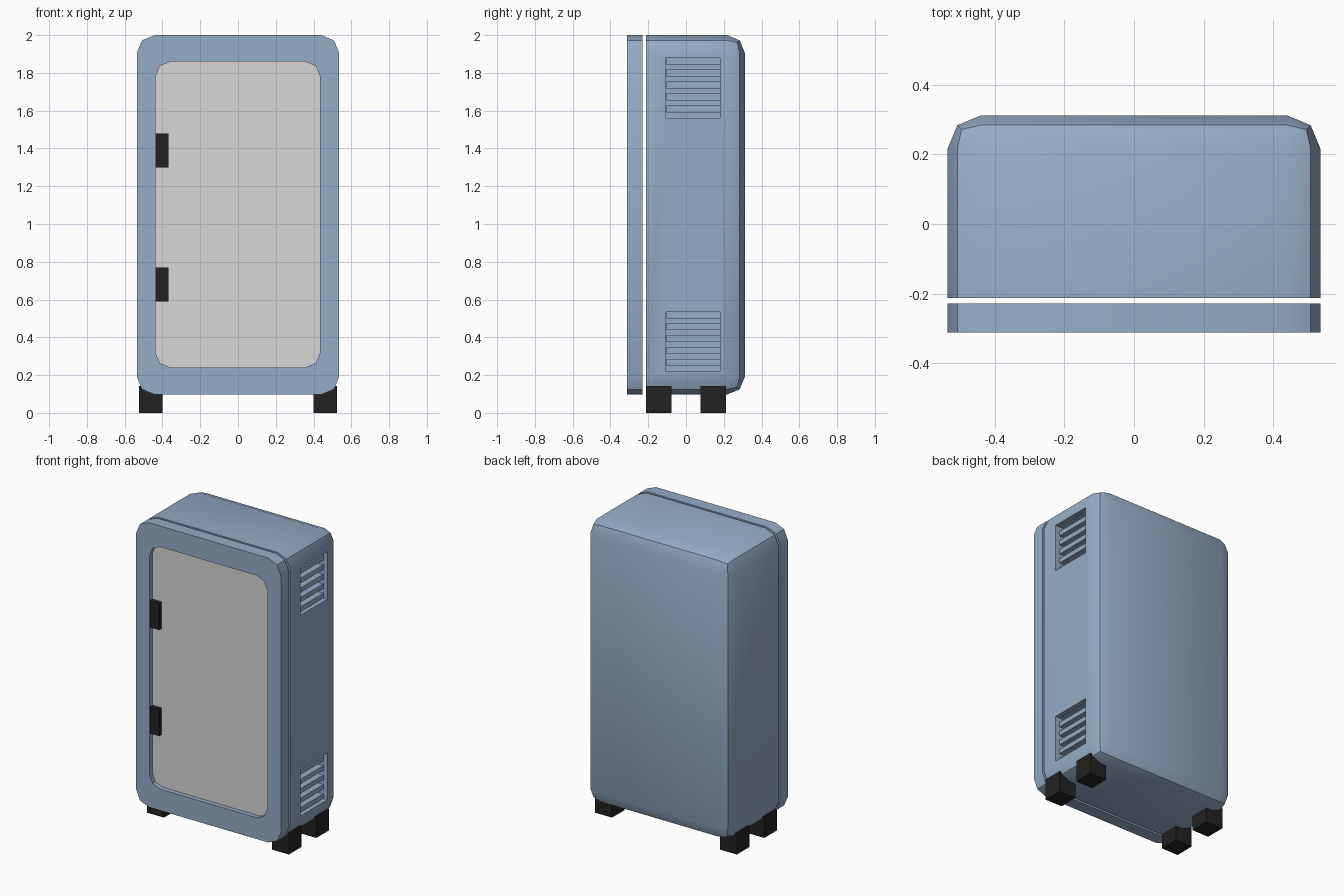
import bpy, bmesh, math

if "Cube" in bpy.data.objects:
    bpy.data.objects.remove(bpy.data.objects["Cube"])

def mat(name, col):
    m = bpy.data.materials.new(name)
    m.diffuse_color = (*col, 1)
    m.use_nodes = True
    m.node_tree.nodes["Principled BSDF"].inputs["Base Color"].default_value = m.diffuse_color
    return m

BLUE = mat("steel blue", (0.30, 0.42, 0.57))
GREY = mat("light grey", (0.68, 0.68, 0.68))
BLACK = mat("black", (0.016, 0.016, 0.016))

def box(name, x, y, z, material, bevel=0, pick=None):
    """Box from (min, max) ranges; bevels edges chosen by pick in two segments."""
    bm = bmesh.new()
    bmesh.ops.create_cube(bm, size=1)
    for v in bm.verts:
        v.co = [r[0] + (c + 0.5) * (r[1] - r[0]) for r, c in zip((x, y, z), v.co)]
    if bevel:
        edges = [e for e in bm.edges if pick(e)]
        bmesh.ops.bevel(bm, geom=edges, offset=bevel, offset_type='OFFSET',
                        segments=2, profile=0.5, affect='EDGES', clamp_overlap=True)
    bmesh.ops.recalc_face_normals(bm, faces=bm.faces)
    me = bpy.data.meshes.new(name)
    bm.to_mesh(me)
    bm.free()
    me.materials.append(material)
    ob = bpy.data.objects.new(name, me)
    bpy.context.collection.objects.link(ob)
    return ob

def cut(ob, cutter):
    mod = ob.modifiers.new("cut", 'BOOLEAN')
    mod.operation, mod.solver, mod.object = 'DIFFERENCE', 'EXACT', cutter
    bpy.context.view_layer.objects.active = ob
    bpy.ops.object.modifier_apply(modifier=mod.name)
    bpy.data.objects.remove(cutter)

def smooth(ob):
    bpy.ops.object.select_all(action='DESELECT')
    ob.select_set(True)
    bpy.context.view_layer.objects.active = ob
    bpy.ops.object.shade_smooth_by_angle(angle=math.radians(30))

def along_y(e):
    return abs(e.verts[0].co.y - e.verts[1].co.y) > 0.01

X, BACK = 0.536, 0.312
FRONT = -0.213

# Cabinet body: every edge rounded except the front rim
body = box("cabinet_body", (-X, X), (FRONT, BACK), (0.097, 2.0), BLUE, 0.095,
           lambda e: any(v.co.y > 0 for v in e.verts))

# Louvred vents on the right side: shallow pocket, then five deep slots
for n, (z0, z1) in enumerate(((0.22, 0.535), (1.562, 1.88))):
    cut(body, box("pocket", (X - 0.03, 0.7), (-0.105, 0.18), (z0, z1), BLUE))
    h = (z1 - z0) / 10
    for i in range(5):
        z = z0 + (2 * i + 1) * h
        top = z + h - (0.001 if i == 4 else 0)
        cut(body, box("slot", (X - 0.09, 0.6), (-0.104, 0.179), (z, top), BLUE))
smooth(body)

# Door slab with a rounded recess
door = box("door_frame", (-X, X), (-0.312, -0.229), (0.097, 2.0), BLUE, 0.095, along_y)
cut(door, box("recess", (-0.437, 0.435), (-0.5, -0.279), (0.24, 1.86), BLUE, 0.08, along_y))
smooth(door)

# Grey panel on the recess floor
box("door_panel", (-0.436, 0.434), (-0.283, -0.278), (0.241, 1.859), GREY, 0.08, along_y)

# Hinges
for n, z in (("lower", 0.59), ("upper", 1.30)):
    box(n + "_hinge", (-0.436, -0.368), (-0.308, -0.27), (z, z + 0.18), BLACK)

# Feet
for sx, side in ((-1, "left"), (1, "right")):
    for sy, end in ((-1, "front"), (1, "back")):
        x, y = sx * 0.462, sy * 0.145
        box(f"{end}_{side}_foot", (x - 0.063, x + 0.063), (y - 0.067, y + 0.067), (0, 0.143), BLACK)
